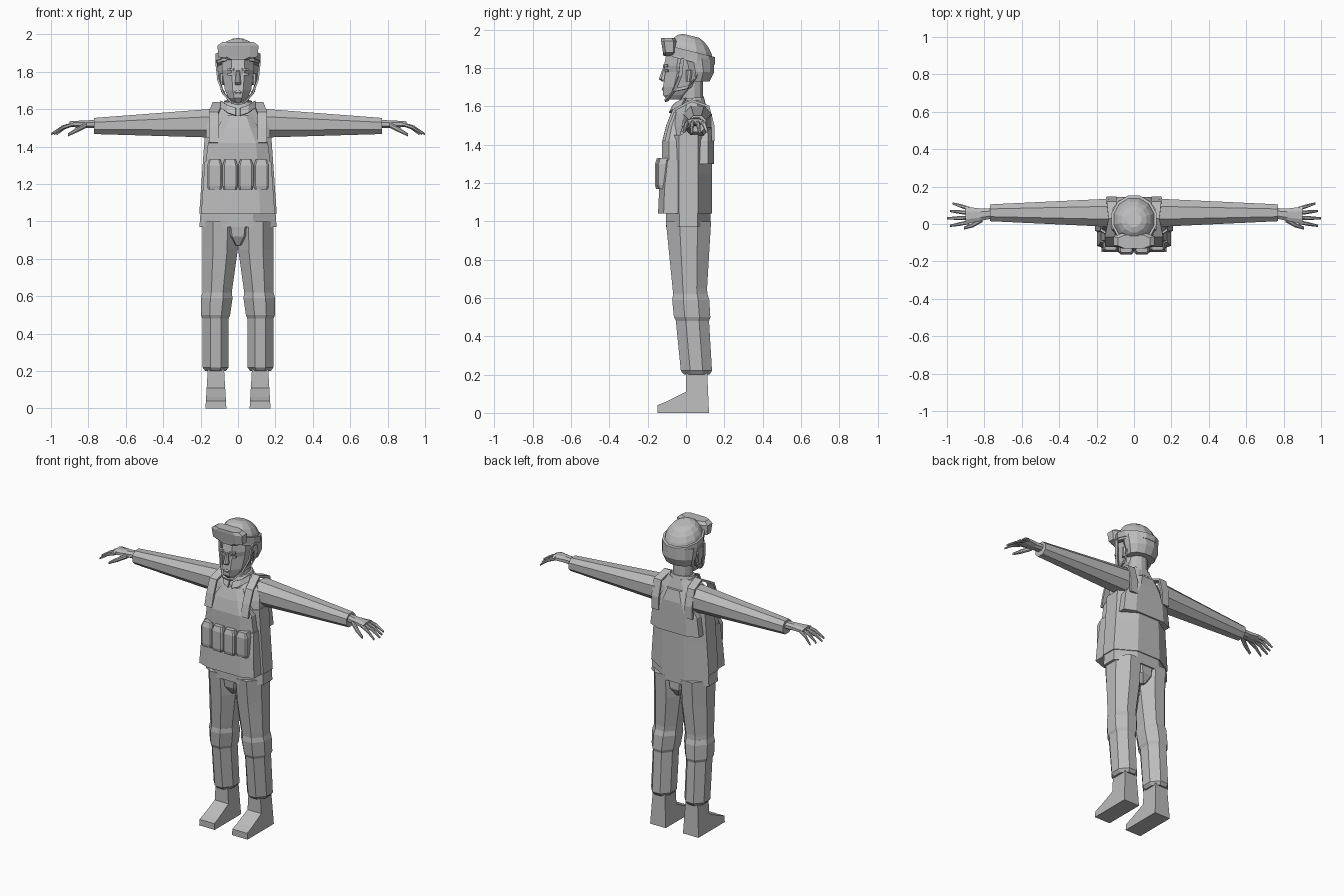
import bpy, bmesh, math
from mathutils import Vector

if "Cube" in bpy.data.objects:
    bpy.data.objects.remove(bpy.data.objects["Cube"], do_unlink=True)

GREY = (.5, .5, .5, 1)
grey_material = bpy.data.materials.new("plain grey")
grey_material.use_nodes = True
grey_material.diffuse_color = GREY
shader = next(node for node in grey_material.node_tree.nodes if node.type == 'BSDF_PRINCIPLED')
shader.inputs["Base Color"].default_value = GREY


def finish(name, bm, mirror):
    bmesh.ops.recalc_face_normals(bm, faces=bm.faces)
    mesh = bpy.data.meshes.new(name)
    bm.to_mesh(mesh)
    bm.free()
    mesh.materials.append(grey_material)
    part = bpy.data.objects.new(name, mesh)
    bpy.context.collection.objects.link(part)
    if mirror:
        part.modifiers.new("Mirror", 'MIRROR').use_mirror_merge = False
    return part


def skin(name, rings, mirror=False):
    """Join rings of points into a closed flat-faced solid."""
    bm = bmesh.new()
    loops = [[bm.verts.new(point) for point in ring] for ring in rings]
    for lower, upper in zip(loops, loops[1:]):
        for i in range(len(lower)):
            bm.faces.new((lower[i - 1], lower[i], upper[i], upper[i - 1]))
    bm.faces.new(loops[0])
    bm.faces.new(loops[-1])
    return finish(name, bm, mirror)


def chamfered(left, right, near, far, cut):
    """Corners of a chamfered rectangle, in order."""
    inset, notch = (right - left) * cut, (far - near) * cut
    return [(left + inset, near), (right - inset, near), (right, near + notch),
            (right, far - notch), (right - inset, far), (left + inset, far),
            (left, far - notch), (left, near + notch)]


def upright(name, sections, cut=.3, mirror=False):
    """Sections are (z, left, right, front, back)."""
    skin(name, [[(x, y, z) for x, y in chamfered(*sides, cut)]
                for z, *sides in sections], mirror)


def block(name, sections, middle=0, cut=.3, mirror=False):
    """Sections are (z, half width, front, back)."""
    upright(name, [(z, middle - half, middle + half, front, back)
                   for z, half, front, back in sections], cut, mirror)


def limb(name, sections):
    """Mirrored limb along x; sections are (x, y, z, half depth, half height)."""
    skin(name, [[(x, y + u, z + v) for u, v in chamfered(-depth, depth, -height, height, .27)]
                for x, y, z, depth, height in sections], mirror=True)


def ovals(name, sections, tilt=0.0, sides=12):
    """Sections are (z, half width, y centre, half depth), leaning along y."""
    angles = [math.tau * (i + .5) / sides for i in range(sides)]
    rings = []
    for z, width, centre, depth in sections:
        outline = [(width * math.cos(a), centre + depth * math.sin(a)) for a in angles]
        rings.append([(x, y, z + tilt * y) for x, y in outline])
    skin(name, rings)


def ribbon(name, path, half, thickness=.01):
    """Mirrored strip of webbing along a path."""
    bm = bmesh.new()
    half = Vector(half)
    rungs = [[bm.verts.new(Vector(point) + side) for side in (-half, half)] for point in path]
    for (a, b), (c, d) in zip(rungs, rungs[1:]):
        bm.faces.new((a, b, d, c))
    strip = finish(name, bm, mirror=True)
    solid = strip.modifiers.new("Solidify", 'SOLIDIFY')
    solid.thickness, solid.offset = thickness, 0


# Trousers: the inside seam closes towards the crotch, the shin leans back
def leg_section(z, grow=0.0):
    inner = max(0, .05 - .14 * max(0, z - .5))
    return (z, max(0, inner - grow), .19 + grow,
            -.005 - .1 * z - grow, .11 + .06 * abs(z - .65) + grow)


upright("trouser_leg", [leg_section(.2, -.015)] +
        [leg_section(z) for z in (.22, .5, .65, .85, 1)], mirror=True)
upright("knee_pad", [leg_section(.48), leg_section(.5, .008),
                     leg_section(.59, .008), leg_section(.62)], mirror=True)
block("crotch", [(.87, .02, -.06, .09), (.92, .08, -.09, .12), (1, .1, -.1, .12)])

# Boots: a side profile, narrowing towards the ankle
boot_outline = [(-.15, 0), (-.15, .04), (-.1, .06), (0, .11), (0, .23), (.11, .23), (.12, 0)]
skin("boot", [[(.118 + side * (.056 - .06 * z), y, z) for y, z in boot_outline]
              for side in (-1, 1)], mirror=True)


# Jacket and vest follow one torso shape, sloping in at chest and shoulders
def half_width(z):
    return .21 - .07 * (z - 1) - .9 * max(0, z - 1.55)


def chest_front(z):
    return -.11 + .4 * max(0, z - 1.45)


def torso_back(z):
    return .135 - .25 * max(0, z - 1.5)


def torso(name, heights, grow=0.0):
    block(name, [(z, half_width(z) + grow, chest_front(z) - grow, torso_back(z) + grow)
                 for z in heights])


torso("jacket_skirt", (.97, 1.1), -.006)
torso("jacket_shoulders", (1.4, 1.5, 1.56, 1.63), -.006)
torso("vest_body", (1.04, 1.25, 1.45))

# Vest plates stand off the torso surface
block("waist_panel", [(z, half_width(z) - .01, front, 0)
                      for z, front in ((1.04, -.146), (1.17, -.14), (1.32, -.12))], cut=.2)
for name, front, back in (("chest_panel", -.014, None), ("back_panel", None, .01)):
    block(name, [(z, half, 0 if front is None else chest_front(z) + front,
                  .05 if back is None else torso_back(z) + back)
                 for z, half in ((1.3, .175), (1.42, .16), (1.5, .11), (1.57, .07))], cut=.2)
ribbon("vest_strap", [(.13, chest_front(z) - .006, z) for z in (1.42, 1.5, 1.58)] +
       [(.11, .03, 1.63)] +
       [(.12, torso_back(z) + .006, z) for z in (1.6, 1.5, 1.42)], (.026, 0, 0), .014)

# Magazine pouches, the outer pair set back
for label, middle, setback in (("inner", .042, 0), ("outer", .125, .012)):
    block(label + "_pouch", [(z, .04 - slim, setback - .162 + slim, -.09)
                             for z, slim in ((1.17, .005), (1.19, 0), (1.3, 0), (1.33, .01))],
          middle, cut=.12, mirror=True)

# Sleeves taper evenly from shoulder to cuff
SHOULDER, CUFF = .13, .77
sleeve = []
for i in range(5):
    t = i / 4
    sleeve.append((SHOULDER + t * (CUFF - SHOULDER), .06, 1.525 - .015 * t,
                   .075 - .03 * t, .077 - .034 * t))
limb("sleeve", sleeve)

# Hands: palm, four splayed fingers and a thumb
limb("palm", [(.75, .058, 1.52, .027, .022), (.82, .05, 1.52, .033, .02),
              (.9, .046, 1.52, .046, .015)])
for i, label in enumerate(("index", "middle", "ring", "little")):
    base = Vector((.88, .01 + .024 * i, 1.52))
    tip = Vector((1 - .015 * abs(i - 1), .04 * i - .01, 1.466))
    knuckle = base.lerp(tip, .5) + Vector((0, 0, .01))
    limb(label + "_finger", [(*point, size, size) for point, size in
                             ((base, .011), (knuckle, .01), (tip, .006))])
limb("thumb", [(.81, .025, 1.515, .015, .015), (.86, -.005, 1.49, .013, .014),
               (.91, -.022, 1.462, .008, .008)])

# Neck and collar
ovals("neck", [(1.57, .06, .03, .06), (1.76, .06, .03, .06)])
ovals("collar_band", [(1.58, .1, .025, .085), (1.64, .075, .03, .065)], tilt=.12)
ribbon("collar_flap", [(.012, -.076, 1.585), (.055, -.06, 1.6), (.09, -.01, 1.625)],
       (0, -.01, -.02))

# Head and facial features
block("head", [(1.635, .03, -.1, -.02), (1.66, .05, -.12, .02), (1.7, .07, -.12, .07),
               (1.78, .082, -.108, .1), (1.81, .086, -.115, .11), (1.89, .085, -.1, .11)])
block("nose", [(1.73, .014, -.125, -.1), (1.742, .017, -.142, -.1), (1.81, .008, -.117, -.1)])
block("lips", [(1.68, .018, -.122, -.1), (1.69, .025, -.126, -.1), (1.7, .015, -.122, -.1)])
for name, z, front in (("eyelid", 1.78, -.112), ("brow", 1.806, -.12)):
    block(name, [(z, .02, front, -.09), (z + .012, .02, front, -.09)], .036, mirror=True)
block("ear", [(1.73, .01, 0, .025), (1.79, .012, 0, .035)], .088, mirror=True)

# Helmet: a leaning dome over a neck guard
LEAN = -.25
dome = []
for i in range(6):
    angle = math.radians(15 * i)
    spread = math.cos(angle) ** .8
    dome.append((1.84 + .14 * math.sin(angle), .12 * spread, .025, .125 * spread))
ovals("helmet_shell", dome, LEAN)
ovals("neck_guard", [(1.73, .094, .062, .063), (1.78, .112, .07, .08), (1.85, .118, .06, .09)])

# Goggles and webbing
ovals("goggle_strap", [(z, .124, .026, .13) for z in (1.855, 1.895)], LEAN)
block("goggles", [(1.862, .045, -.118, -.07), (1.88, .105, -.12, -.05),
                  (1.94, .11, -.13, -.05), (1.958, .085, -.13, -.06)], cut=.2)
ribbon("chin_strap", [(.116, -.02, 1.85), (.106, -.03, 1.76), (.078, -.06, 1.685),
                      (.035, -.1, 1.637), (0, -.1, 1.63)], (0, .01, .003))
ribbon("rear_chin_strap", [(.1, .06, 1.76), (.085, .01, 1.7), (.075, -.06, 1.685)],
       (0, .004, .008))
